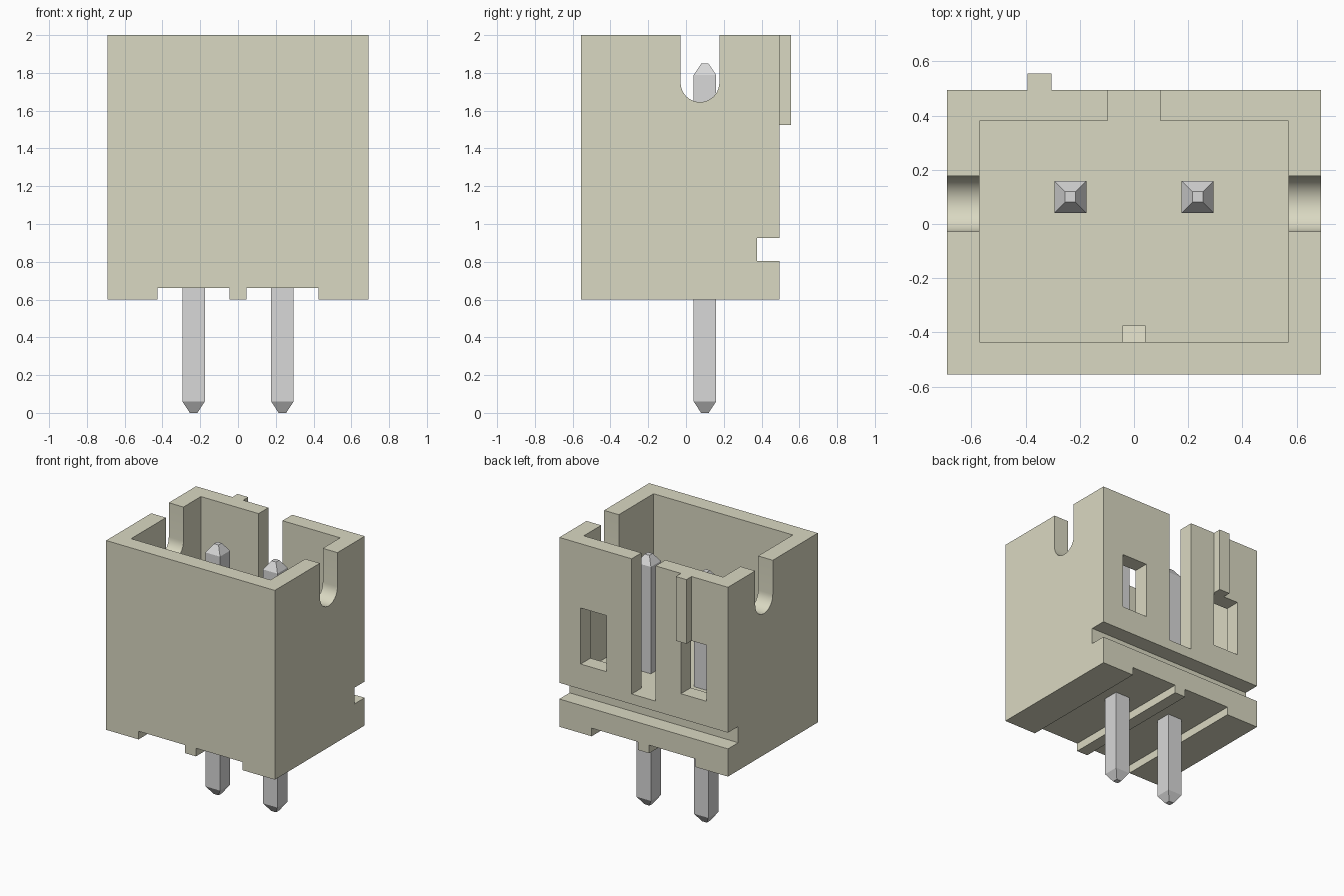
import bpy, bmesh, math

cube = bpy.data.objects.get("Cube")
if cube:
    bpy.data.objects.remove(cube, do_unlink=True)


def material(name, rgb):
    m = bpy.data.materials.new(name)
    m.use_nodes = True
    m.diffuse_color = (*rgb, 1)
    bsdf = next(n for n in m.node_tree.nodes if n.type == 'BSDF_PRINCIPLED')
    bsdf.inputs["Base Color"].default_value = (*rgb, 1)
    return m


ivory = material("ivory plastic", (0.70, 0.69, 0.54))
metal = material("tinned metal", (0.69, 0.69, 0.69))


def finish(name, bm, mat):
    bmesh.ops.recalc_face_normals(bm, faces=bm.faces)
    me = bpy.data.meshes.new(name)
    bm.to_mesh(me)
    bm.free()
    ob = bpy.data.objects.new(name, me)
    bpy.context.collection.objects.link(ob)
    me.materials.append(mat)
    return ob


def prism(name, profile, x0, x1, mat=ivory):
    """Extrude a (y, z) profile along x."""
    bm = bmesh.new()
    face = bm.faces.new([bm.verts.new((x0, y, z)) for y, z in profile])
    ext = bmesh.ops.extrude_face_region(bm, geom=[face])["geom"]
    bmesh.ops.translate(bm, vec=(x1 - x0, 0, 0),
                        verts=[v for v in ext if isinstance(v, bmesh.types.BMVert)])
    return finish(name, bm, mat)


def box(name, x0, x1, y0, y1, z0, z1):
    return prism(name, [(y0, z0), (y1, z0), (y1, z1), (y0, z1)], x0, x1)


# Housing with the groove across the back included in its side profile
housing = prism("housing", [(-0.555, 0.60), (0.495, 0.60), (0.495, 0.805),
                            (0.375, 0.805), (0.375, 0.925), (0.495, 0.925),
                            (0.495, 2.0), (-0.555, 2.0)], -0.69, 0.69)

# Cutters: cavity, back slot, windows, bottom channels, round-ended side slots
cutters = [box("cavity_cutter", -0.57, 0.57, -0.435, 0.38, 1.0, 2.2),
           box("back_slot_cutter", -0.098, 0.098, 0.2, 0.7, 1.0, 2.2)]
for s in (-1, 1):
    xa, xb = sorted((s * 0.305, s * 0.515))
    cutters.append(box("window_cutter", xa, xb, 0.3, 0.7, 1.11, 1.525))
    xa, xb = sorted((s * 0.045, s * 0.425))
    cutters.append(box("channel_cutter", xa, xb, -0.8, 0.8, 0.4, 0.66))
r, cy, cz = 0.1025, 0.074, 1.748
arc = [(cy + r * math.cos(math.pi * (1 + i / 20)),
        cz + r * math.sin(math.pi * (1 + i / 20))) for i in range(21)]
cutters.append(prism("side_slot_cutter",
                     arc + [(cy + r, 2.2), (cy - r, 2.2)], -0.9, 0.9))

bpy.context.view_layer.objects.active = housing
for c in cutters:
    c.hide_render = True
    mod = housing.modifiers.new("cut", 'BOOLEAN')
    mod.operation = 'DIFFERENCE'
    mod.solver = 'EXACT'
    mod.object = c
    bpy.ops.object.modifier_apply(modifier=mod.name)
for c in cutters:
    bpy.data.objects.remove(c, do_unlink=True)

# Smooth only the round slot ends
bpy.ops.object.select_all(action='DESELECT')
housing.select_set(True)
bpy.ops.object.shade_smooth_by_angle(angle=math.radians(25))

# Outer rib on the back and small sloped key on the inner front wall
box("back_rib", -0.392, -0.305, 0.47, 0.555, 1.525, 2.0)
prism("inner_key", [(-0.45, 0.98), (-0.375, 0.98), (-0.375, 1.2), (-0.435, 1.26),
                    (-0.45, 1.26)], -0.043, 0.043)

# Square pins with tapered ends
for side, px in (("right", -0.235), ("left", 0.235)):
    bm = bmesh.new()
    rings = []
    for z, h in ((0, 0.02), (0.06, 0.059), (1.79, 0.059), (1.85, 0.019)):
        rings.append([bm.verts.new((px + a * h, 0.1 + b * h, z))
                      for a, b in ((-1, -1), (1, -1), (1, 1), (-1, 1))])
    for lo, hi in zip(rings, rings[1:]):
        for i in range(4):
            j = (i + 1) % 4
            bm.faces.new((lo[i], lo[j], hi[j], hi[i]))
    bm.faces.new(rings[0])
    bm.faces.new(rings[-1])
    finish(side + "_pin", bm, metal)
